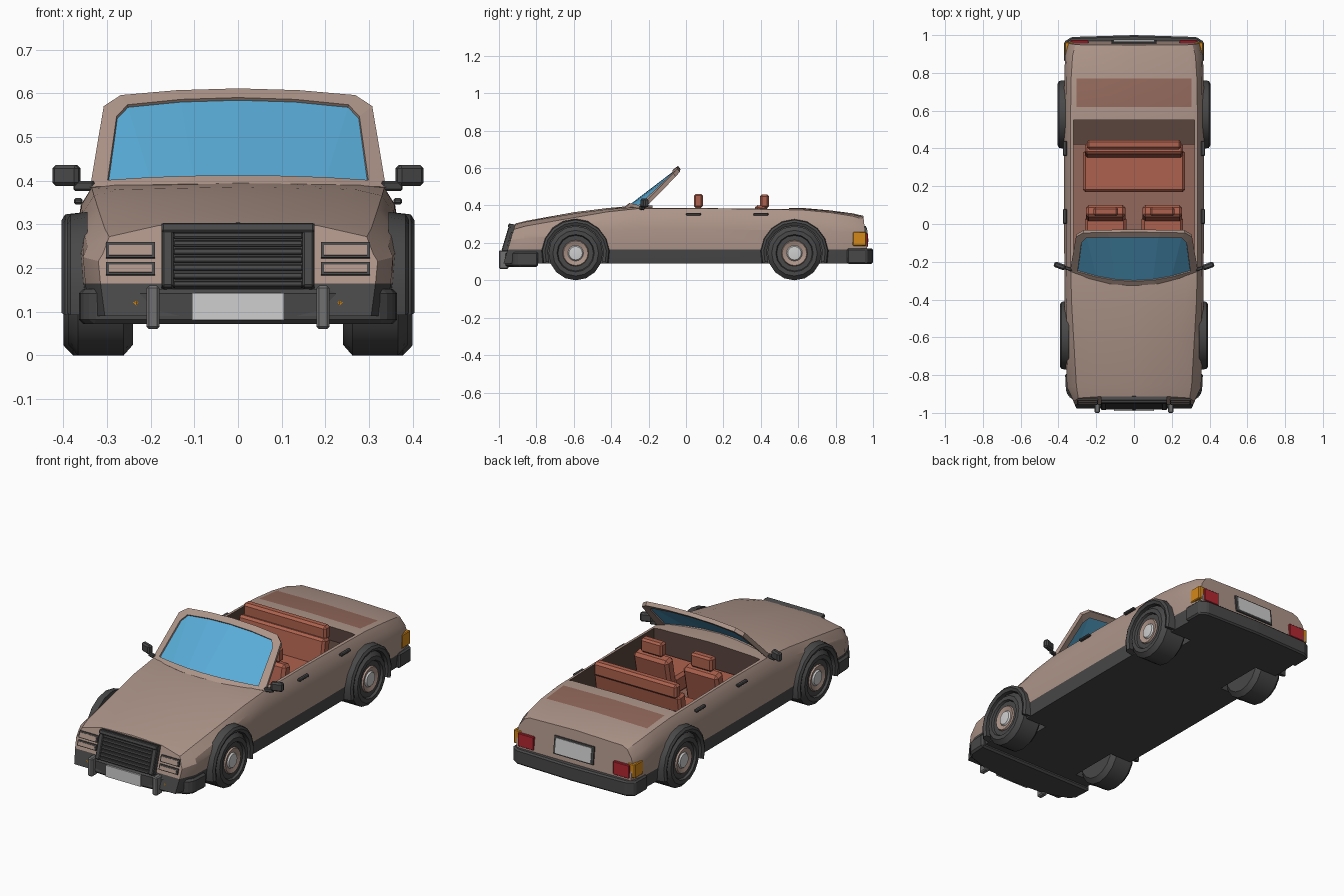
import bpy, bmesh, math
from mathutils import Matrix, Vector

cube = bpy.data.objects.get("Cube")
if cube:
    bpy.data.objects.remove(cube, do_unlink=True)


def material(name, r, g, b):
    m = bpy.data.materials.new(name)
    m.diffuse_color = (r, g, b, 1)
    m.use_nodes = True
    m.node_tree.nodes["Principled BSDF"].inputs["Base Color"].default_value = (r, g, b, 1)
    return m


MATS = [material("beige_paint", .42, .30, .25), material("dark_trim", .065, .065, .065),
        material("dark_lining", .10, .058, .046), material("brown_vinyl", .29, .14, .105),
        material("rust_leather", .42, .12, .075), material("blue_glass", .10, .41, .68),
        material("amber_lens", .66, .25, .01), material("red_lens", .45, .02, .03),
        material("light_grey", .62, .62, .62), material("mid_grey", .17, .165, .165)]
PAINT, TRIM, LINING, VINYL, LEATHER, GLASS, AMBER, RED, LIGHT, GREY = range(10)


def finish(name, bm, smooth=None):
    """Turn a bmesh into an object sharing the common material slots."""
    bmesh.ops.recalc_face_normals(bm, faces=bm.faces)
    me = bpy.data.meshes.new(name)
    bm.to_mesh(me)
    bm.free()
    for m in MATS:
        me.materials.append(m)
    ob = bpy.data.objects.new(name, me)
    bpy.context.collection.objects.link(ob)
    if smooth:
        shade(ob, smooth)
    return ob


def shade(ob, angle):
    bpy.ops.object.select_all(action='DESELECT')
    ob.select_set(True)
    bpy.context.view_layer.objects.active = ob
    bpy.ops.object.shade_smooth_by_angle(angle=math.radians(angle))


def box(name, center, size, mat, bevel=0, rx=0, rz=0):
    bm = bmesh.new()
    bmesh.ops.create_cube(bm, size=1, matrix=Matrix.Diagonal((*size, 1)))
    if bevel:
        bmesh.ops.bevel(bm, geom=bm.edges[:], offset=bevel, segments=1, affect='EDGES')
    bm.transform(Matrix.Translation(center) @ Matrix.Rotation(rz, 4, 'Z') @ Matrix.Rotation(rx, 4, 'X'))
    for f in bm.faces:
        f.material_index = mat
    return finish(name, bm)


def pair(name, center, size, mat, bevel=0, rx=0, rz=0):
    for side, s in (("left", 1), ("right", -1)):
        box(f"{side}_{name}", (s * center[0], *center[1:]), size, mat, bevel, rx, s * rz)


def prism(name, half, z0, z1, mat, bevel):
    """Extrude a mirrored plan outline upwards."""
    bm = bmesh.new()
    plan = half + [(-x, y) for x, y in reversed(half) if x > 0]
    face = bm.faces.new([bm.verts.new((x, y, z0)) for x, y in plan])
    top = bmesh.ops.extrude_face_region(bm, geom=[face])["geom"]
    bmesh.ops.translate(bm, vec=(0, 0, z1 - z0), verts=[v for v in top if isinstance(v, bmesh.types.BMVert)])
    bmesh.ops.bevel(bm, geom=bm.edges[:], offset=bevel, segments=1, affect='EDGES')
    for f in bm.faces:
        f.material_index = mat
    return finish(name, bm)


# Body shell: y, half width, shoulder x, shoulder z, crease x, crease z, crown z, slant
STATIONS = [
    (-.955, .315, .295, .272, .18, .298, .304, .30),
    (-.87, .35, .305, .29, .19, .313, .318, .1),
    (-.6, .36, .32, .335, .235, .356, .364, 0),
    (-.42, .362, .33, .366, .27, .38, .386, 0),
    (-.25, .364, .335, .384, .28, .392, .402, 0),
    (.1, .365, .335, .385, .30, .387, .39, 0),
    (.62, .365, .335, .376, .305, .383, .387, 0),
    (.77, .364, .333, .362, .305, .369, .374, 0),
    (.9, .36, .325, .343, .29, .352, .358, -.05),
    (.97, .345, .31, .325, .28, .338, .345, -.12)]
bm = bmesh.new()
rings = []
for y, w, xs, zs, xc, zc, zt, slant in STATIONS:
    half = [(w - .01, .09), (w, .165), (w + .005, .16 + (zs - .16) * .5),
            (w - .005, zs - .04), (xs, zs), (xc, zc), (0, zt)]
    pts = half + [(-x, z) for x, z in reversed(half[:-1])]
    rings.append([bm.verts.new((x, y + slant * (z - .16), z)) for x, z in pts])
n = len(rings[0])
for a, b, st in zip(rings, rings[1:], STATIONS):
    for k in range(n):
        f = bm.faces.new((a[k], a[(k + 1) % n], b[(k + 1) % n], b[k]))
        seg = k if k < 6 else 11 - k
        f.material_index = TRIM if seg < 1 else PAINT
        if seg == 5 and st[0] == .62:
            f.material_index = VINYL
for ring in (rings[0], rings[-1]):
    for j in range(6):
        quad = [ring[j], ring[j + 1], ring[n - 2 - j], ring[n - 1 - j]]
        f = bm.faces.new(list(dict.fromkeys(quad)))
        f.material_index = TRIM if j == 0 else PAINT
body = finish("body_shell", bm)


# Cut the cockpit, rear shelf and wheel wells
def cut(cutter):
    mod = body.modifiers.new("cut", 'BOOLEAN')
    mod.operation, mod.solver, mod.object = 'DIFFERENCE', 'EXACT', cutter
    bpy.context.view_layer.update()
    me = bpy.data.meshes.new_from_object(body.evaluated_get(bpy.context.evaluated_depsgraph_get()))
    body.modifiers.clear()
    body.data = me
    bpy.data.objects.remove(cutter, do_unlink=True)


cockpit = box("cockpit_cutter", (0, .12, .385), (.64, .6, .43), LINING)
for p in cockpit.data.polygons:
    if p.normal.z < -.5:
        p.material_index = VINYL
cut(cockpit)
cut(box("shelf_cutter", (0, .48, .455), (.64, .14, .29), LINING))
WHEELS = [("front", -.59, 0), ("rear", .58, .012)]
for end, y, d in WHEELS:
    for s in (1, -1):
        bm = bmesh.new()
        bmesh.ops.create_cone(bm, cap_ends=True, segments=20, radius1=.152, radius2=.152, depth=.3,
                              matrix=Matrix.Translation((s * .37, y, .145)) @ Matrix.Rotation(math.pi / 2, 4, 'Y'))
        for f in bm.faces:
            f.material_index = TRIM
        cut(finish("well_cutter", bm))
shade(body, 25)


# Wheels and arch flares, spun around the axle
def spun(name, profile, mats, y, s, a0, a1, steps, closed=False):
    bm = bmesh.new()
    rows = []
    for i in range(steps + 1):
        a = math.radians(a0 + (a1 - a0) * i / steps)
        rows.append([bm.verts.new((s * x, y + r * math.cos(a), .145 + r * math.sin(a))) for x, r in profile])
    m = len(profile)
    for a, b in zip(rows, rows[1:]):
        for k in range(m if closed else m - 1):
            f = bm.faces.new((a[k], a[(k + 1) % m], b[(k + 1) % m], b[k]))
            f.material_index = mats[k]
    if closed:
        for row in (rows[0], rows[-1]):
            bm.faces.new(row).material_index = mats[0]
    else:
        bmesh.ops.remove_doubles(bm, verts=bm.verts, dist=.0001)
    return finish(name, bm, 35)


for end, y, d in WHEELS:
    for side, s in (("left", 1), ("right", -1)):
        o = .388 + d
        tyre = [(.24, 0), (.24, .12), (.262, .145), (o - .022, .145), (o, .122), (o, .1), (o - .012, .095),
                (o - .012, .07), (o - .004, .066), (o - .012, .042), (o - .004, .036), (o, 0)]
        spun(f"{end}_{side}_wheel", tyre, [TRIM] * 7 + [PAINT] * 2 + [LIGHT] * 2, y, s, 0, 360, 16)
        flare = [(.345, .184), (.384 + d, .178), (.392 + d, .165), (.384 + d, .149), (.345, .149)]
        spun(f"{end}_{side}_arch", flare, [TRIM] * 5, y, s, -17, 197, 10, True)

# Bumpers, guards and number plates
prism("front_bumper", [(0, -.985), (.19, -.972), (.335, -.925), (.36, -.89), (.365, -.79), (.30, -.79)],
      .072, .152, TRIM, .01)
prism("rear_bumper", [(0, 1), (.33, .99), (.37, .965), (.372, .86), (.30, .86)], .088, .17, TRIM, .008)
pair("bumper_guard", (.195, -.975, .11), (.03, .05, .1), GREY, .006)
box("front_plate", (0, -.986, .112), (.21, .009, .062), LIGHT)
box("rear_plate_frame", (0, .962, .243), (.24, .012, .096), TRIM, 0, .12)
box("rear_plate", (0, .966, .243), (.215, .012, .08), LIGHT, 0, .12)

# Lamps
pair("turn_lamp", (.265, -.948, .113), (.09, .02, .034), AMBER, .008, 0, .31)
pair("tail_lamp", (.288, .963, .215), (.096, .02, .072), RED, .003)
pair("rear_marker", (.344, .927, .222), (.044, .072, .075), AMBER, .004)
LEAN = -.29
for label, z, h in (("upper", .24, .036), ("lower", .198, .03)):
    y = -.957 + .3 * (z - .16)
    pair(label + "_headlamp_frame", (.246, y, z), (.112, .014, h), TRIM, 0, LEAN)
    pair(label + "_headlamp", (.246, y - .005, z), (.098, .01, h - .012), PAINT, 0, LEAN)

# Grille: backing, side posts, top rail and slats
box("grille_backing", (0, -.935, .225), (.35, .04, .15), TRIM, 0, LEAN)
pair("grille_post", (.161, -.947, .222), (.026, .04, .145), TRIM, .004, LEAN)
box("grille_rail", (0, -.929, .288), (.35, .045, .022), TRIM, .004, LEAN)
for i in range(7):
    z = .162 + i * .0185
    box(f"grille_slat_{i + 1}", (0, -.973 + .3 * (z - .16), z), (.296, .02, .014), TRIM, .003, LEAN)

# Curved windscreen: matching outer and inner outlines
outer = [(0, .385), (.12, .384), (.24, .382), (.336, .378), (.306, .563), (.268, .588), (.14, .599), (0, .603)]
inner = [(0, .404), (.1, .403), (.2, .4), (.296, .394), (.276, .54), (.252, .566), (.13, .578), (0, .582)]


def screen_point(x, z):
    t = (z - .39) / .21
    return Vector((x, -.315 + .75 * x * x * (1 - .75 * t) + .275 * t, z))


def screen(name, loops, mat, thickness):
    bm = bmesh.new()
    for s in (1, -1):
        a, b = [[bm.verts.new(screen_point(s * x, z)) for x, z in loop] for loop in loops]
        for k in range(len(a) - 1):
            bm.faces.new((a[k], a[k + 1], b[k + 1], b[k])).material_index = mat
    bmesh.ops.remove_doubles(bm, verts=bm.verts, dist=.0001)
    ob = finish(name, bm)
    mod = ob.modifiers.new("thickness", 'SOLIDIFY')
    mod.thickness, mod.offset = thickness, 0


screen("windscreen_frame", (outer, inner), PAINT, .022)
screen("windscreen_glass", (inner[:4], inner[:3:-1]), GLASS, .006)

# Seats
pair("front_seat_cushion", (.15, -.07, .22), (.22, .22, .1), LEATHER, .015)
pair("front_seat_back", (.15, .05, .28), (.21, .065, .21), LEATHER, .015, -.2)
pair("front_headrest", (.15, .066, .425), (.13, .048, .075), LEATHER, .01)
box("rear_seat_cushion", (0, .28, .22), (.54, .22, .1), LEATHER, .012)
box("rear_seat_back", (0, .385, .29), (.52, .06, .22), LEATHER, .012, -.15)
box("rear_headrest", (0, .42, .422), (.5, .05, .076), LEATHER, .012)

# Door mirrors and handles
pair("mirror", (.393, -.222, .412), (.064, .03, .048), TRIM, .008, 0, .35)
pair("mirror_stem", (.352, -.235, .388), (.05, .018, .022), TRIM, .004, 0, .3)
for label, y in (("front", .04), ("rear", .4)):
    pair(label + "_door_handle", (.366, y, .353), (.02, .08, .014), TRIM, .004)
